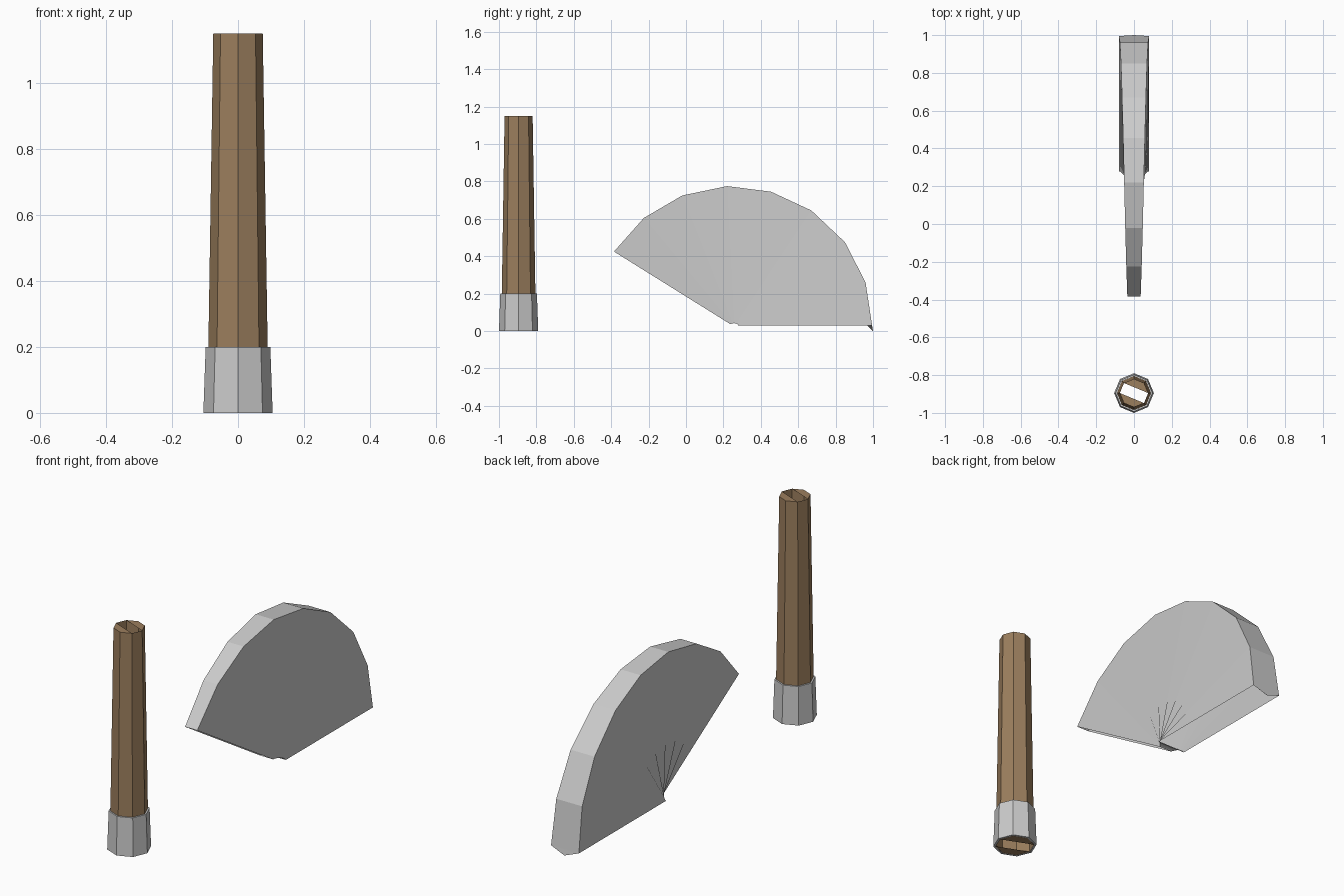
import bpy
import math

if "Cube" in bpy.data.objects:
    bpy.data.objects.remove(bpy.data.objects["Cube"])

POST_Y = -0.895


def make(name, verts, faces, mat=None):
    mesh = bpy.data.meshes.new(name)
    mesh.from_pydata(verts, [], faces)
    mesh.update()
    obj = bpy.data.objects.new(name, mesh)
    bpy.context.collection.objects.link(obj)
    if mat:
        mesh.materials.append(mat)
    return obj


def octagon_rings(profile):
    # stacked eight-sided rings from (radius, height) pairs, joined by quads
    verts, faces = [], []
    for r, z in profile:
        for i in range(8):
            a = i * math.pi / 4
            verts.append((r * math.cos(a), POST_Y + r * math.sin(a), z))
    for k in range(len(profile) - 1):
        for i in range(8):
            j = (i + 1) % 8
            faces.append((k * 8 + i, k * 8 + j, k * 8 + 8 + j, k * 8 + 8 + i))
    return verts, faces


wood = bpy.data.materials.new("wood")
wood.diffuse_color = (0.33, 0.21, 0.11, 1)
wood.use_nodes = True
wood.node_tree.nodes["Principled BSDF"].inputs["Base Color"].default_value = wood.diffuse_color

# Tapered wooden shaft; each end cap is split by an open slot
verts, faces = octagon_rings([(0.093, 0.0), (0.075, 1.15)])
faces += [(8, 9, 10, 11), (12, 13, 14, 15), (3, 2, 1, 0), (7, 6, 5, 4)]
make("wooden_shaft", verts, faces, wood)

# Metal collar around the foot of the shaft
verts, faces = octagon_rings([(0.094, 0.0), (0.105, 0.0), (0.098, 0.2), (0.089, 0.2)])
make("metal_collar", verts, faces)

# Fan-shaped blade: a tapering channel swept around a small hub, open below
arc = [(0.995, 0.03), (0.96, 0.26), (0.85, 0.475), (0.67, 0.645), (0.455, 0.745),
       (0.22, 0.775), (-0.02, 0.725), (-0.225, 0.605), (-0.385, 0.425)]
verts, faces = [], []
for k, (y, z) in enumerate(arc):
    w = 0.08 - 0.0056 * k
    a = math.radians(148) * k / 8
    iy, iz = 0.257 + 0.022 * math.cos(a), 0.03 + 0.012 * math.sin(a)
    verts += [(w, iy, iz), (w, y, z), (-w, y, z), (-w, iy, iz)]
for k in range(len(arc) - 1):
    for i in range(4):
        j = (i + 1) % 4
        faces.append((k * 4 + i, k * 4 + j, k * 4 + 4 + j, k * 4 + 4 + i))

# Small point at the lower tip of the blade
n = len(verts)
verts += [(0, 1.0, 0.0), (0, 0.97, 0.03)]
faces += [(1, n, 2), (1, n + 1, n), (2, n, n + 1)]
make("fan_blade", verts, faces)
